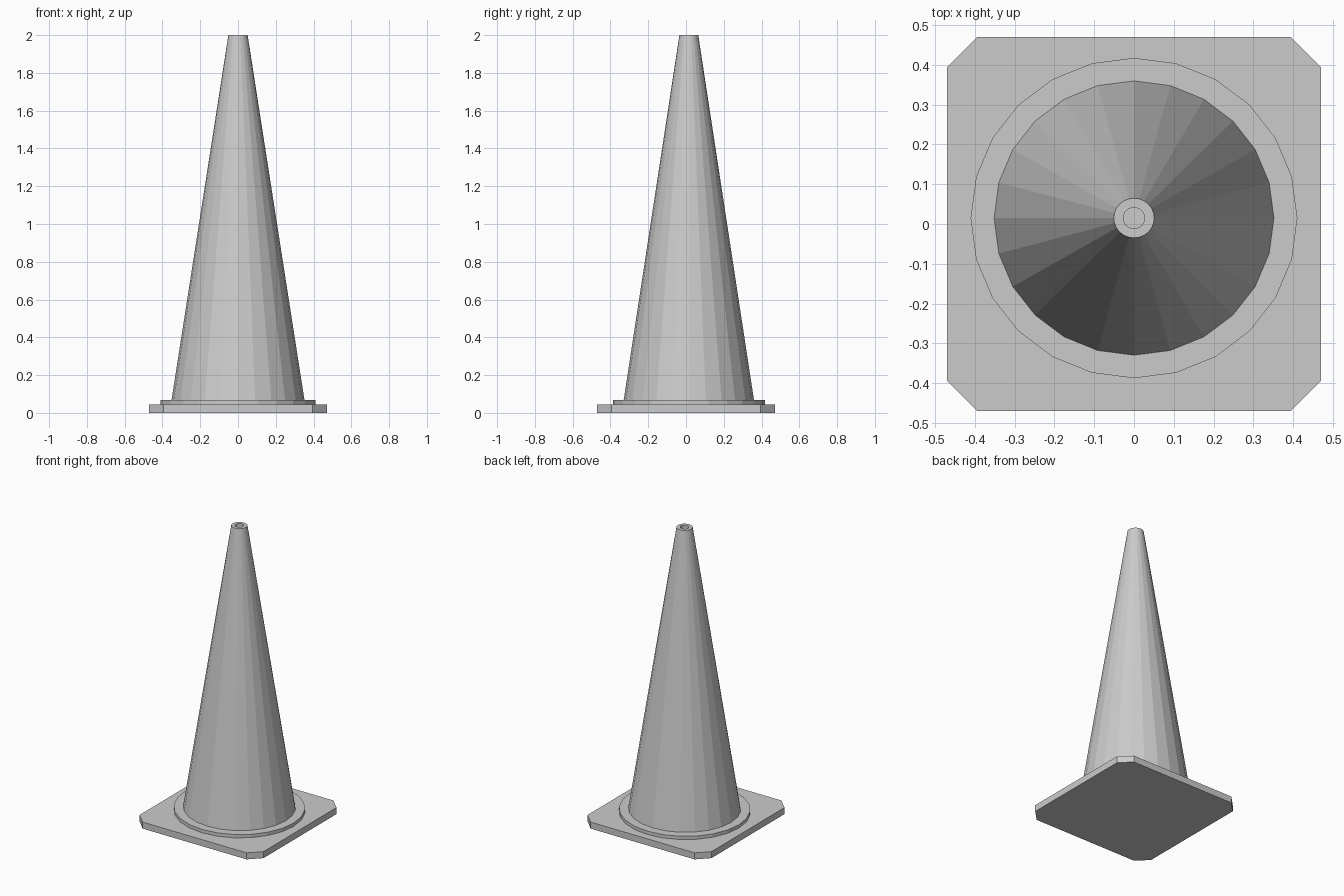
import bpy
import bmesh
from math import cos, sin, tau

old = bpy.data.objects.get("Cube")
if old:
    bpy.data.objects.remove(old, do_unlink=True)

grey = bpy.data.materials.new("plain grey")
grey.use_nodes = True
colour = (0.6, 0.6, 0.6, 1)
grey.diffuse_color = colour
grey.node_tree.nodes["Principled BSDF"].inputs["Base Color"].default_value = colour

SIDES = 24
CENTRE_Y = 0.015   # the round parts sit slightly behind the plate centre
SQUASH = 0.98      # and are slightly narrower front to back


def circle(radius, z):
    return [(radius * cos(tau * i / SIDES),
             CENTRE_Y + SQUASH * radius * sin(tau * i / SIDES), z)
            for i in range(SIDES)]


def loft(name, rings):
    """Skin a stack of rings, capping the first and the last."""
    bm = bmesh.new()
    loops = [[bm.verts.new(p) for p in ring] for ring in rings]
    for low, high in zip(loops, loops[1:]):
        for i in range(len(low)):
            j = (i + 1) % len(low)
            bm.faces.new((low[i], low[j], high[j], high[i]))
    bm.faces.new(loops[0][::-1])
    bm.faces.new(loops[-1])
    bmesh.ops.recalc_face_normals(bm, faces=bm.faces)
    mesh = bpy.data.meshes.new(name)
    bm.to_mesh(mesh)
    bm.free()
    mesh.materials.append(grey)
    obj = bpy.data.objects.new(name, mesh)
    bpy.context.collection.objects.link(obj)
    return obj


# Square base plate with cut corners
H, C = 0.47, 0.395
outline = [(H, -C), (H, C), (C, H), (-C, H), (-H, C), (-H, -C), (-C, -H), (C, -H)]
loft("base_plate", [[(x, y, z) for x, y in outline] for z in (0, 0.045)])

# Low round collar on the plate
loft("collar", [circle(0.411, z) for z in (0.04, 0.068)])

# Tapered body with a shallow hole in its tip
body_profile = [(0.352, 0.06), (0.352, 0.068), (0.051, 2.0), (0.027, 2.0), (0.027, 1.97)]
loft("cone_body", [circle(r, z) for r, z in body_profile])
